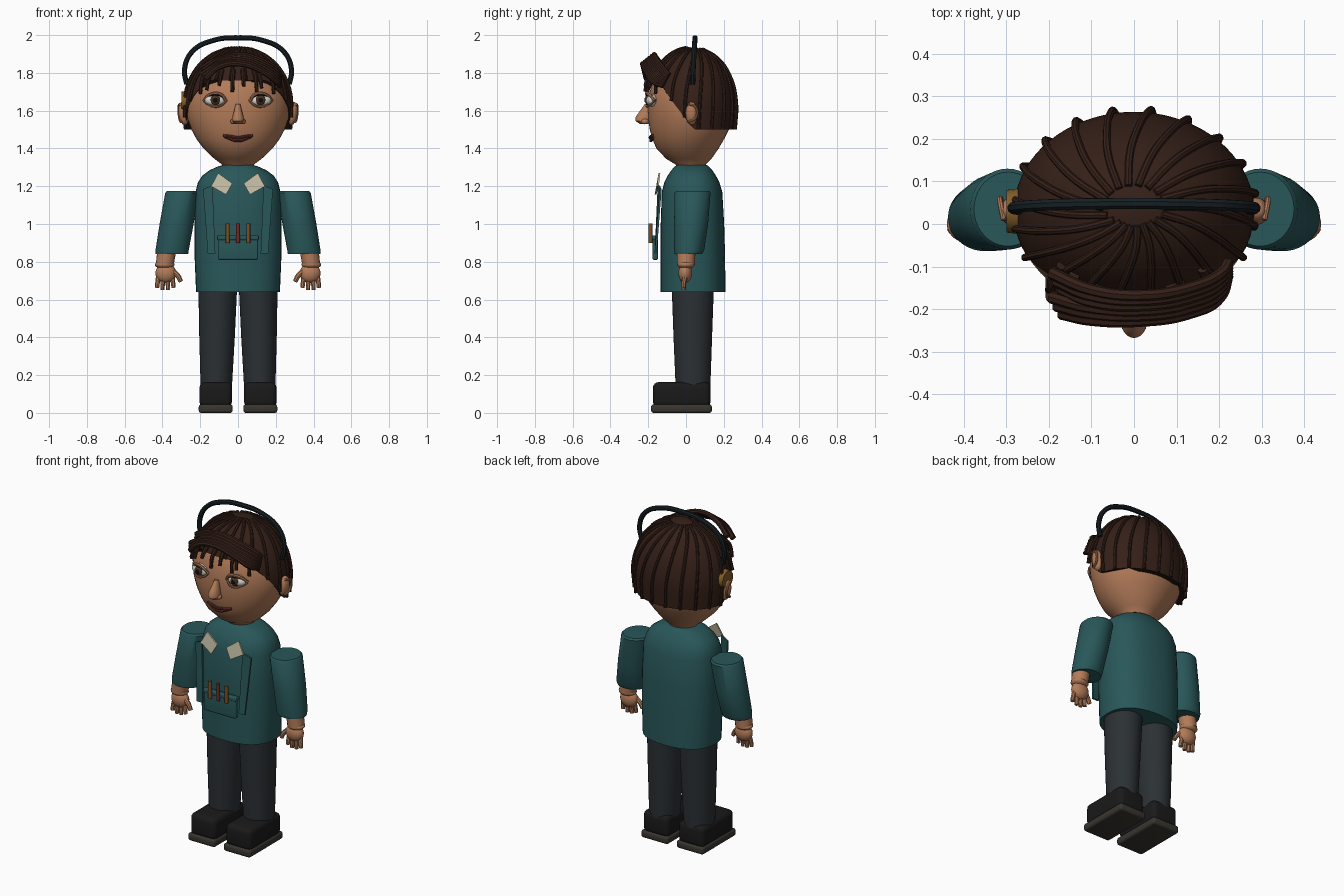
import bpy, bmesh, math
from math import sin, cos, pi
from mathutils import Matrix, Vector

if "Cube" in bpy.data.objects:
    bpy.data.objects.remove(bpy.data.objects["Cube"])

def mat(name, *c):
    m = bpy.data.materials.new(name)
    m.diffuse_color = (*c, 1)
    m.use_nodes = True
    m.node_tree.nodes["Principled BSDF"].inputs["Base Color"].default_value = m.diffuse_color
    return m

SKIN = mat("skin", .45, .20, .10)
LIP = mat("lip", .12, .03, .025)
HAIR = mat("hair", .035, .014, .009)
TEAL = mat("teal_cloth", .022, .095, .10)
PANTS = mat("trouser_cloth", .024, .03, .034)
SHOE = mat("shoe_leather", .010, .010, .010)
SOLE = mat("sole_rubber", .04, .036, .028)
BAND = mat("band_plastic", .008, .014, .017)
GOLD = mat("gold", .22, .11, .02)
CREAM = mat("cream_cloth", .55, .5, .36)
WHITE = mat("eye_white", .7, .7, .66)
IRIS = mat("iris", .06, .03, .015)
BLACK = mat("black", .004, .004, .004)
RED = mat("red", .2, .02, .015)
ORANGE = mat("orange", .2, .08, .02)

def finish(name, bm, m):
    bmesh.ops.recalc_face_normals(bm, faces=bm.faces)
    me = bpy.data.meshes.new(name)
    bm.to_mesh(me)
    bm.free()
    me.materials.append(m)
    ob = bpy.data.objects.new(name, me)
    bpy.context.collection.objects.link(ob)
    return ob

def skin_rings(name, rings, m, caps=True):
    bm = bmesh.new()
    vs = [[bm.verts.new(p) for p in r] for r in rings]
    n = len(vs[0])
    for a, b in zip(vs, vs[1:]):
        for i in range(n):
            j = (i + 1) % n
            bm.faces.new((a[i], a[j], b[j], b[i]))
    if caps:
        bm.faces.new(vs[0])
        bm.faces.new(vs[-1])
    return finish(name, bm, m)

def loft(name, secs, m, n=40, e=2.0):
    """Stack of superellipse sections (z, cx, cy, rx, ry)."""
    p = lambda v: math.copysign(abs(v) ** (2 / e), v)
    rings = [[(cx + rx * p(cos(2*pi*i/n)), cy + ry * p(sin(2*pi*i/n)), z) for i in range(n)]
             for z, cx, cy, rx, ry in secs]
    return skin_rings(name, rings, m)

def ball(name, loc, r, m, tilt=0):
    bm = bmesh.new()
    bmesh.ops.create_uvsphere(bm, u_segments=24, v_segments=14, radius=1, matrix=
        Matrix.Translation(loc) @ Matrix.Rotation(tilt, 4, 'Y') @ Matrix.Diagonal((*r, 1)))
    return finish(name, bm, m)

def box(name, lo, hi, m, bevel=0.01):
    lo, hi = Vector(lo), Vector(hi)
    bm = bmesh.new()
    bmesh.ops.create_cube(bm, size=1, matrix=Matrix.Translation((lo+hi)/2) @ Matrix.Diagonal((*(hi-lo), 1)))
    bmesh.ops.bevel(bm, geom=bm.edges[:], offset=bevel, segments=4, profile=.5, affect='EDGES')
    return finish(name, bm, m)

def rod(name, a, b, r1, r2, m):
    a, b = Vector(a), Vector(b)
    bm = bmesh.new()
    rot = (b - a).to_track_quat('Z', 'Y').to_matrix().to_4x4()
    bmesh.ops.create_cone(bm, cap_ends=True, segments=20, radius1=r1, radius2=r2,
                          depth=(b-a).length, matrix=Matrix.Translation((a+b)/2) @ rot)
    return finish(name, bm, m)

def slab(name, pts, t, m):
    """Flat panel given by its front outline, thickened along y."""
    return skin_rings(name, [pts, [(x, y + t, z) for x, y, z in pts]], m)

def tube(name, pts, r, m, tip=1.0, res=8):
    cu = bpy.data.curves.new(name + "_path", 'CURVE')
    cu.dimensions = '3D'
    cu.bevel_depth, cu.bevel_resolution, cu.use_fill_caps, cu.resolution_u = r, 2, True, res
    sp = cu.splines.new('BEZIER')
    sp.bezier_points.add(len(pts) - 1)
    for i, (b, p) in enumerate(zip(sp.bezier_points, pts)):
        b.co = p
        b.handle_left_type = b.handle_right_type = 'AUTO'
        b.radius = 1 + (tip - 1) * i / (len(pts) - 1)
    tmp = bpy.data.objects.new("tmp", cu)
    bpy.context.collection.objects.link(tmp)
    bpy.context.view_layer.update()
    me = bpy.data.meshes.new_from_object(tmp.evaluated_get(bpy.context.evaluated_depsgraph_get()))
    bpy.data.objects.remove(tmp)
    me.materials.clear()
    me.materials.append(m)
    ob = bpy.data.objects.new(name, me)
    bpy.context.collection.objects.link(ob)
    return ob

# Jacket body
loft("jacket", [(.64, 0, .037, .222, .172), (.83, 0, .036, .23, .171), (1.0, 0, .034, .23, .168),
                (1.17, 0, .032, .225, .16), (1.22, 0, .031, .212, .146), (1.255, 0, .031, .19, .128),
                (1.285, 0, .031, .15, .108), (1.305, 0, .031, .105, .09), (1.312, 0, .031, .08, .08)], TEAL, e=2.35)
# Head
loft("head", [(1.29, 0, .03, .075, .07), (1.315, 0, .025, .085, .08), (1.345, 0, .015, .125, .12),
              (1.4, 0, .008, .183, .165), (1.45, 0, .012, .22, .19), (1.5, 0, .018, .247, .21), (1.56, 0, .02, .268, .22),
              (1.62, 0, .02, .277, .222), (1.69, 0, .022, .27, .217), (1.76, 0, .025, .245, .198),
              (1.83, 0, .03, .19, .155), (1.88, 0, .03, .11, .09)], SKIN, n=48)

for s, side in ((-1, "left"), (1, "right")):
    # Shoes and trouser legs
    box(f"{side}_shoe", (s*.118-.086, -.175, .03), (s*.118+.086, .13, .163), SHOE, .03)
    box(f"{side}_sole", (s*.118-.09, -.185, 0), (s*.118+.09, .137, .045), SOLE, .014)
    loft(f"{side}_leg", [(.14, s*.115, .037, .083, .092), (.4, s*.111, .036, .094, .102),
                         (.68, s*.107, .036, .103, .112)], PANTS)
    # Sleeves
    loft(f"{side}_sleeve", [(.84, s*.35, .012, .086, .072), (.86, s*.349, .016, .088, .08),
                            (1.0, s*.325, .027, .09, .09), (1.165, s*.297, .035, .088, .095),
                            (1.175, s*.296, .035, .08, .087)], TEAL)
    # Wrist, palm, fingers and thumb
    rod(f"{side}_wrist", (s*.377, 0, .86), (s*.388, 0, .785), .05, .047, SKIN)
    ball(f"{side}_wrist_fold", (s*.388, 0, .785), (.052, .045, .024), SKIN)
    ball(f"{side}_palm", (s*.382, -.004, .74), (.055, .036, .052), SKIN)
    for k in range(4):
        x = .347 + .025*k
        tube(f"{side}_finger_{k+1}", [(s*x, -.005, .72), (s*(x+.003*k-.004), -.012, .68),
                                      (s*(x+.004*k-.006), -.012, .65 + (.012 if k in (0, 3) else 0))], .013, SKIN, .85)
    tube(f"{side}_thumb", [(s*.345, -.01, .75), (s*.318, -.016, .725), (s*.302, -.018, .695)], .015, SKIN, .8)
    # Ears
    ball(f"{side}_ear", (s*.288, .03, 1.585), (.027, .032, .062), SKIN, s*.12)
    tube(f"{side}_ear_rim", [(s*.302, .012, 1.54), (s*.31, .05, 1.56), (s*.314, .05, 1.62), (s*.306, .01, 1.635)], .007, SKIN)
    # Eyes and lids
    ball(f"{side}_eye", (s*.12, -.18, 1.655), (.056, .032, .033), WHITE)
    ball(f"{side}_iris", (s*.12, -.202, 1.656), (.027, .016, .027), IRIS)
    ball(f"{side}_pupil", (s*.12, -.212, 1.656), (.014, .009, .014), BLACK)
    for part, dz, r, m in (("upper_lid", .038, .009, SKIN), ("lash", .029, .005, BLACK), ("lower_lid", -.034, .006, SKIN)):
        tube(f"{side}_{part}", [(s*.062, -.194, 1.65), (s*.09, -.207, 1.655+dz*.8), (s*.12, -.206, 1.655+dz),
                                (s*.155, -.19, 1.655+dz*.7), (s*.18, -.165, 1.652)], r, m)
    # Lapel strips and collar points
    slab(f"{side}_lapel", [(s*.185, -.14, 1.185), (s*.135, -.15, 1.205), (s*.12, -.166, .845), (s*.16, -.166, .845)], .011, TEAL)
    slab(f"{side}_collar_point", [(s*.03, -.155, 1.215), (s*.105, -.145, 1.27), (s*.142, -.153, 1.2),
                                  (s*.063, -.166, 1.155)], .009, CREAM)
    # Nostrils
    ball(f"{side}_nostril", (s*.024, -.218, 1.543), (.016, .02, .015), SKIN)

# Nose
loft("nose", [(1.53, 0, -.215, .022, .03), (1.545, 0, -.225, .032, .042), (1.565, 0, -.225, .031, .043),
              (1.59, 0, -.215, .023, .035), (1.635, 0, -.2, .012, .018)], SKIN, n=24)
# Mouth
tube("upper_lip", [(-.078, -.172, 1.468), (-.03, -.188, 1.462), (0, -.19, 1.457), (.03, -.188, 1.462), (.078, -.172, 1.468)], .008, LIP)
tube("lower_lip", [(-.07, -.17, 1.464), (0, -.186, 1.442), (.07, -.17, 1.464)], .009, LIP)

# Pocket and pens
box("pocket", (-.107, -.178, .81), (.107, -.148, .93), TEAL, .01)
box("pocket_flap", (-.11, -.18, .915), (.11, -.148, .94), TEAL, .006)
for i, m in enumerate((ORANGE, RED, ORANGE)):
    rod(f"pen_{i+1}", ((i-1)*.055, -.188, .9), ((i-1)*.055, -.188, 1.003), .01, .01, m)

# Hair cap: domed top, straight lower sides, hem rising toward the face
def hem(th):
    v = sin(th)
    return 1.5 if v > .05 else 1.5 + .26 * min(1, (.05 - v) / .85)

def hair_pt(th, t, lift=0.0):
    top, mid = 1.935, 1.62
    h = hem(th)
    arc, low = (pi/2, mid - h) if h < mid else (math.acos((h - mid) / (top - mid)), 0)
    full = arc * .3 + low
    u = t * full
    if u <= arc * .3:
        r, z = sin(u / .3), mid + (top - mid) * cos(u / .3)
    else:
        r, z = 1 - .03 * (u - arc*.3) / .12, mid - (u - arc*.3)
    return ((.283 + lift) * cos(th) * r, .03 + (.234 + lift) * sin(th) * r, z + lift * (1 - r))

N = 72
skin_rings("hair_cap", [[hair_pt(2*pi*i/N, t/16) for i in range(N)] for t in [.1] + list(range(1, 17))], HAIR)
# Hair strands radiating from the crown
for k in range(20):
    th = 2*pi*(k + .5)/20
    ts = (.13, .3, .5, .75, 1.02)
    tube(f"hair_strand_{k+1}", [hair_pt(th + .45*(1-t)**2, min(t, 1), .001 + .006*t) for t in ts], .009, HAIR, 1.0, 5)
# Swept fringe bundle
for k in range(6):
    tube(f"fringe_lock_{k+1}", [(-.195 + .012*(k % 3), -.115 - .019*k, 1.825 - .011*k),
                                (-.1, -.155 - .014*k, 1.875 - .009*k), (.01, -.168 - .012*k, 1.897 - .01*k),
                                (.13, -.15 - .012*k, 1.865 - .012*k), (.205, -.115 - .011*k, 1.82 - .014*k),
                                (.222, -.09 - .006*k, 1.79 - .012*k)], .015, HAIR, .85)
# Short forehead wisps
for k, (x, z) in enumerate(((-.2, 1.69), (-.165, 1.71), (-.1, 1.735), (-.03, 1.70), (.03, 1.73), (.1, 1.70), (.125, 1.72), (.19, 1.69))):
    y = .02 - .225 * math.sqrt(1 - (x/.29)**2)
    tube(f"forehead_wisp_{k+1}", [(x*.85, y + .045, 1.815), (x*.95, y + .0, 1.765), (x, y - .012, z)], .013, HAIR, .75)

# Headset band and cup
tube("headset_band", [(-.272, .035, 1.74), (-.283, .038, 1.82), (-.24, .043, 1.915), (-.13, .047, 1.972), (0, .048, 1.986),
                      (.13, .047, 1.972), (.24, .043, 1.915), (.283, .038, 1.82), (.272, .035, 1.74)], .014, BAND)
rod("headset_cup", (-.26, .03, 1.65), (-.3, .03, 1.65), .055, .05, GOLD)

# Smooth shading with sharp rims kept
for o in bpy.data.objects:
    o.select_set(True)
    bpy.context.view_layer.objects.active = o
bpy.ops.object.shade_smooth_by_angle(angle=math.radians(40))
